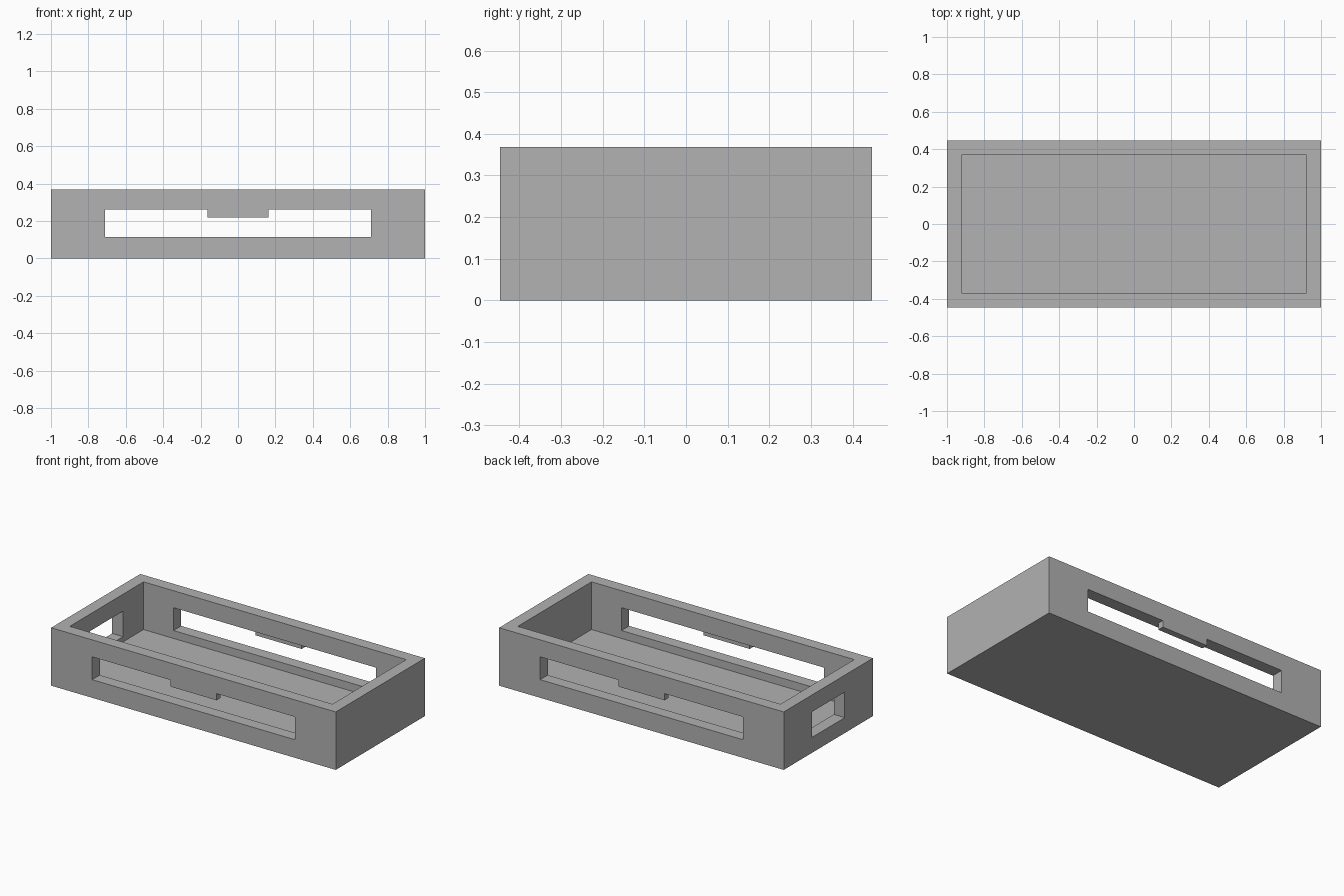
import bpy

cube = bpy.data.objects.get("Cube")
if cube:
    bpy.data.objects.remove(cube, do_unlink=True)

LENGTH, WIDTH, HEIGHT = 2.0, 0.894, 0.368
WALL, FLOOR = 0.077, 0.065

grey = bpy.data.materials.new("grey plastic")
grey.use_nodes = True
colour = (0.445, 0.445, 0.445, 1)
grey.diffuse_color = colour
grey.node_tree.nodes["Principled BSDF"].inputs["Base Color"].default_value = colour


def box(name, x, y, z):
    """Box spanning the given (min, max) ranges."""
    spans = (x, y, z)
    bpy.ops.mesh.primitive_cube_add(size=1, location=[(a + b) / 2 for a, b in spans])
    ob = bpy.context.object
    ob.name = name
    ob.scale = [b - a for a, b in spans]
    bpy.ops.object.transform_apply(location=True, rotation=False, scale=True)
    ob.data.materials.append(grey)
    return ob


def cut(target, cutter):
    mod = target.modifiers.new("cut", "BOOLEAN")
    mod.operation = "DIFFERENCE"
    mod.solver = "EXACT"
    mod.object = cutter
    bpy.context.view_layer.objects.active = target
    bpy.ops.object.modifier_apply(modifier=mod.name)
    bpy.data.objects.remove(cutter, do_unlink=True)


# Open-topped case
hx, hy = LENGTH / 2, WIDTH / 2
ix, iy = hx - WALL, hy - WALL
case = box("case", (-hx, hx), (-hy, hy), (0, HEIGHT))
cut(case, box("cavity_cutter", (-ix, ix), (-iy, iy), (FLOOR, HEIGHT + 0.1)))

# Long slots through the front and back walls
cut(case, box("slot_cutter", (-0.712, 0.712), (-hy - 0.1, hy + 0.1), (0.115, 0.26)))

# Port in the right end wall only
cut(case, box("port_cutter", (-hx - 0.1, -ix + 0.1), (-0.165, 0.165), (0.098, 0.26)))

# Catch tabs hanging from the top of each slot, flush with the outside
for name, side in (("front_tab", -1), ("back_tab", 1)):
    ys = sorted((side * hy, side * (hy - 0.04)))
    box(name, (-0.163, 0.163), ys, (0.218, 0.26))
